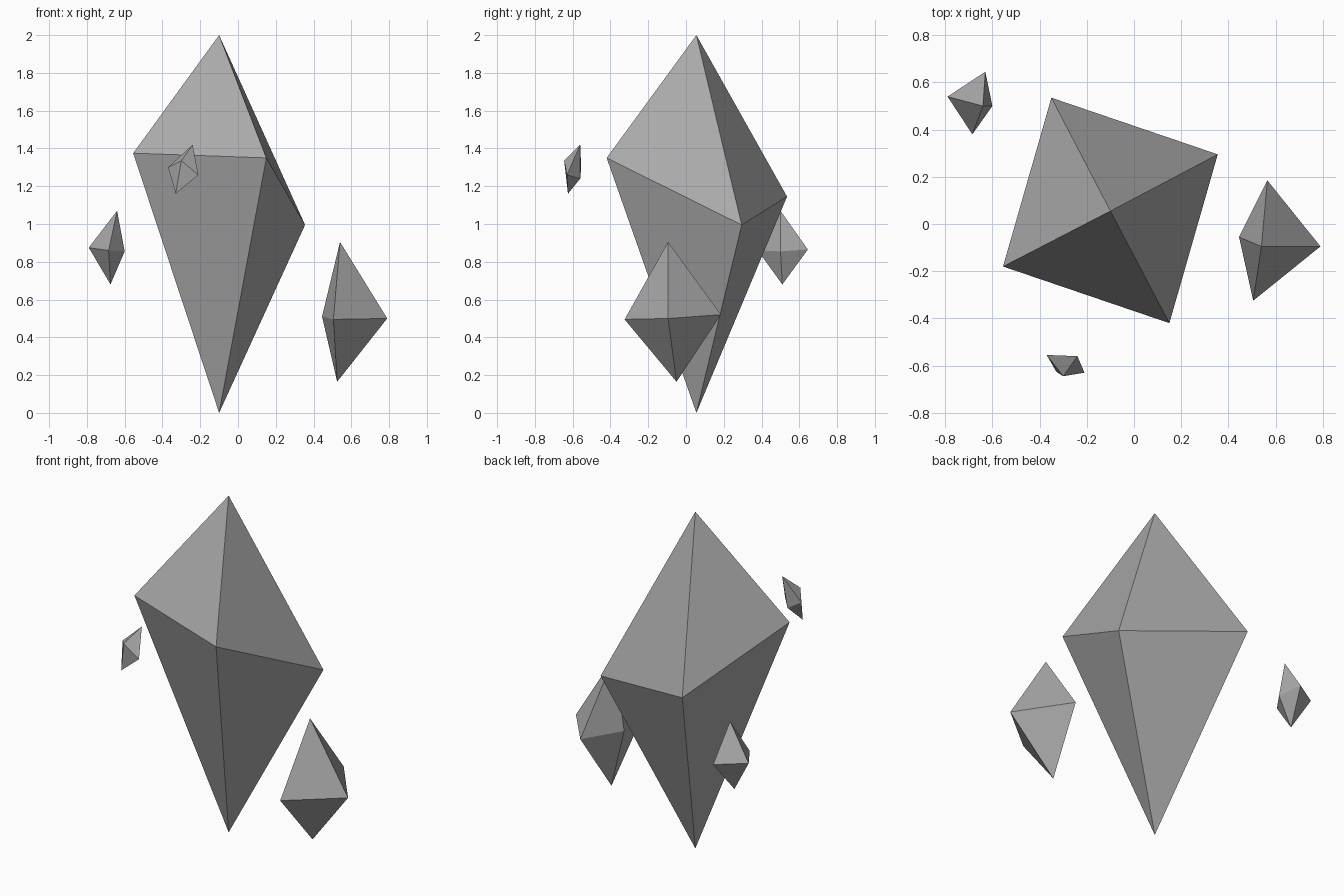
import bpy
import bmesh

default_cube = bpy.data.objects.get("Cube")
if default_cube:
    bpy.data.objects.remove(default_cube, do_unlink=True)


def make_material(name, colour):
    material = bpy.data.materials.new(name)
    material.use_nodes = True
    material.diffuse_color = colour
    material.node_tree.nodes["Principled BSDF"].inputs["Base Color"].default_value = colour
    return material


def make_crystal(name, tip, ring, base, material):
    """Join a ring of corners to an upper and a lower point with flat faces."""
    bm = bmesh.new()
    top, bottom = bm.verts.new(tip), bm.verts.new(base)
    corners = [bm.verts.new(corner) for corner in ring]
    for corner, following in zip(corners, corners[1:] + corners[:1]):
        bm.faces.new((corner, following, top))
        bm.faces.new((following, corner, bottom))
    bmesh.ops.recalc_face_normals(bm, faces=bm.faces)
    mesh = bpy.data.meshes.new(name)
    bm.to_mesh(mesh)
    bm.free()
    mesh.materials.append(material)
    crystal = bpy.data.objects.new(name, mesh)
    bpy.context.scene.collection.objects.link(crystal)
    return crystal


stone = make_material("grey stone", (0.4, 0.4, 0.4, 1))

# Large central crystal
make_crystal("main_crystal", (-0.1, 0.055, 2),
             [(-0.555, -0.18, 1.375), (0.15, -0.42, 1.35),
              (0.355, 0.295, 0.995), (-0.35, 0.535, 1.145)],
             (-0.1, 0.055, 0), stone)

# Medium shard low on the left
make_crystal("left_shard", (0.54, -0.095, 0.905),
             [(0.445, -0.055, 0.51), (0.505, -0.325, 0.495),
              (0.79, -0.095, 0.5), (0.565, 0.185, 0.52)],
             (0.525, -0.05, 0.165), stone)

# Small shard behind on the right
make_crystal("right_shard", (-0.64, 0.5, 1.07),
             [(-0.79, 0.54, 0.875), (-0.685, 0.38, 0.86),
              (-0.6, 0.5, 0.855), (-0.63, 0.645, 0.865)],
             (-0.675, 0.51, 0.68), stone)

# Smallest shard, tilted, floating in front
make_crystal("front_shard", (-0.24, -0.56, 1.42),
             [(-0.37, -0.555, 1.3), (-0.3, -0.645, 1.335),
              (-0.21, -0.63, 1.26), (-0.275, -0.56, 1.24)],
             (-0.33, -0.625, 1.16), stone)
